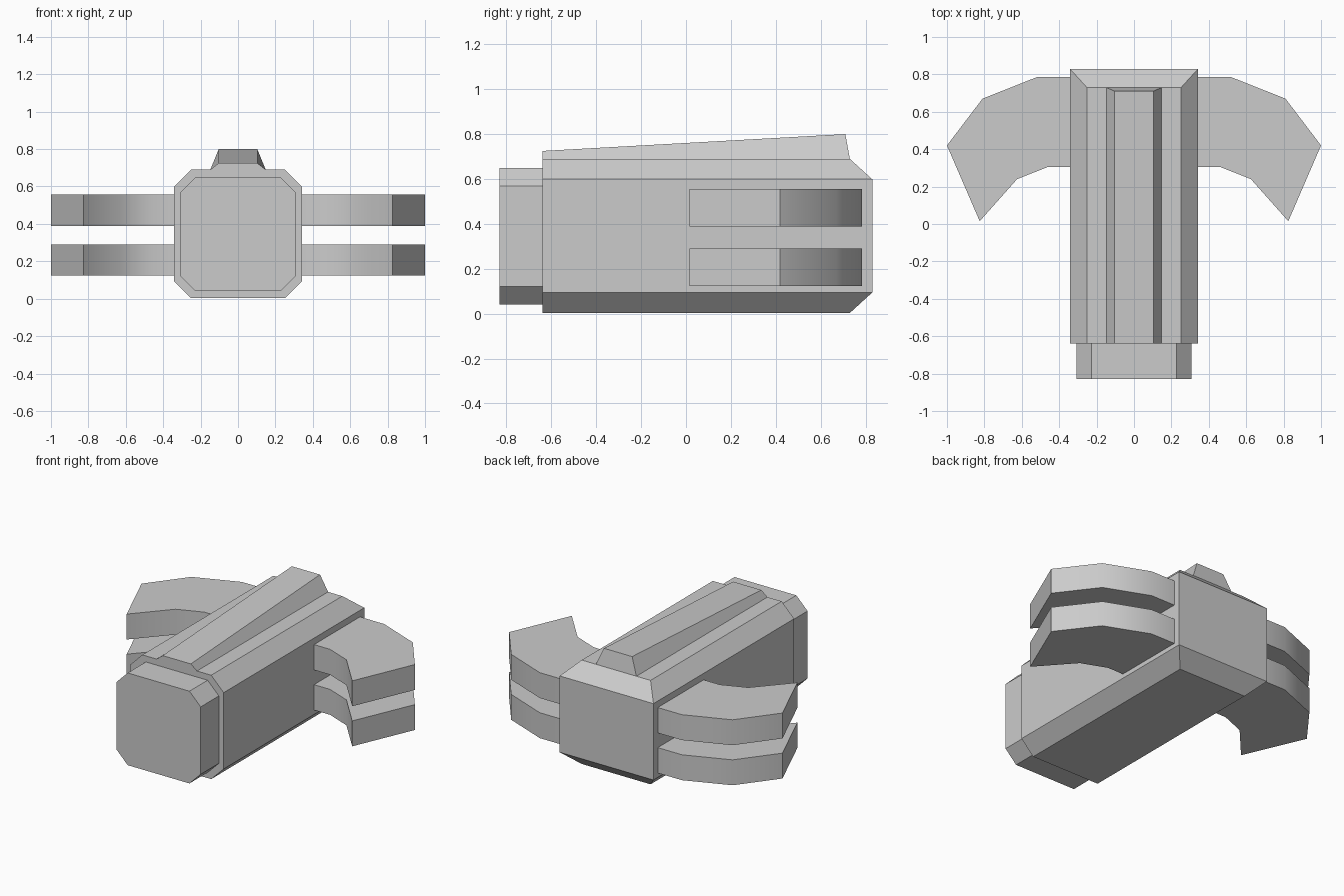
import bpy
import bmesh
import math

default = bpy.data.objects.get("Cube")
if default:
    bpy.data.objects.remove(default, do_unlink=True)

grey = bpy.data.materials.new("plain_grey")
grey.use_nodes = True
colour = (0.6, 0.6, 0.6, 1)
grey.diffuse_color = colour
grey.node_tree.nodes["Principled BSDF"].inputs["Base Color"].default_value = colour


def finish(name, bm, smooth=False):
    """Turn a bmesh into a named object with the shared material."""
    bmesh.ops.recalc_face_normals(bm, faces=bm.faces)
    mesh = bpy.data.meshes.new(name)
    bm.to_mesh(mesh)
    bm.free()
    mesh.materials.append(grey)
    obj = bpy.data.objects.new(name, mesh)
    bpy.context.collection.objects.link(obj)
    if smooth:
        bpy.ops.object.select_all(action="DESELECT")
        obj.select_set(True)
        bpy.context.view_layer.objects.active = obj
        bpy.ops.object.shade_smooth_by_angle(angle=math.radians(38))
    return obj


def loft(name, front, back):
    """Join two matching (x, y, z) outlines with side faces and end caps."""
    bm = bmesh.new()
    a = [bm.verts.new(p) for p in front]
    b = [bm.verts.new(p) for p in back]
    bm.faces.new(a)
    bm.faces.new(b)
    for i in range(len(a)):
        j = (i + 1) % len(a)
        bm.faces.new((a[i], a[j], b[j], b[i]))
    return finish(name, bm)


def octagon(half, low, high, cut):
    """Chamfered rectangle in x and z."""
    inner = half - cut
    return [(-inner, low), (inner, low), (half, low + cut), (half, high - cut),
            (inner, high), (-inner, high), (-half, high - cut), (-half, low + cut)]


# Body: chamfered bar whose rear slopes in at the top and bottom
outline = octagon(0.343, 0.003, 0.69, 0.091)
bm = bmesh.new()
front = [bm.verts.new((x, -0.64, z)) for x, z in outline]
rear = [bm.verts.new((x, 0.73 if z in (0.003, 0.69) else 0.83, z)) for x, z in outline]
bm.faces.new(front)
for i in range(8):
    j = (i + 1) % 8
    bm.faces.new((front[i], front[j], rear[j], rear[i]))
bm.faces.new((rear[0], rear[1], rear[2], rear[7]))
bm.faces.new((rear[2], rear[3], rear[6], rear[7]))
bm.faces.new((rear[3], rear[4], rear[5], rear[6]))
finish("body", bm)

# Front cap: smaller chamfered block
cap = octagon(0.308, 0.04, 0.65, 0.082)
loft("front_cap", [(x, -0.83, z) for x, z in cap], [(x, -0.64, z) for x, z in cap])

# Top ridge: tapered wedge rising to the rear
base, crest = 0.148, 0.103
loft("top_ridge",
     [(-base, -0.64, 0.69), (base, -0.64, 0.69), (crest, -0.64, 0.725), (-crest, -0.64, 0.725)],
     [(-base, 0.73, 0.69), (base, 0.73, 0.69), (crest, 0.71, 0.80), (-crest, 0.71, 0.80)])

# Side fins: two stacked curved blades on each side
blade = [(0.32, 0.785), (0.52, 0.785), (0.81, 0.67), (1.0, 0.42),
         (0.825, 0.015), (0.625, 0.24), (0.46, 0.305), (0.32, 0.305)]
for level, low in (("lower", 0.123), ("upper", 0.388)):
    for side, sign in (("left", 1), ("right", -1)):
        bm = bmesh.new()
        face = bm.faces.new([bm.verts.new((sign * x, y, low)) for x, y in blade])
        grown = bmesh.ops.extrude_face_region(bm, geom=[face], use_keep_orig=True)
        top = [v for v in grown["geom"] if isinstance(v, bmesh.types.BMVert)]
        bmesh.ops.translate(bm, verts=top, vec=(0, 0, 0.168))
        finish(f"{level}_{side}_fin", bm, smooth=True)
